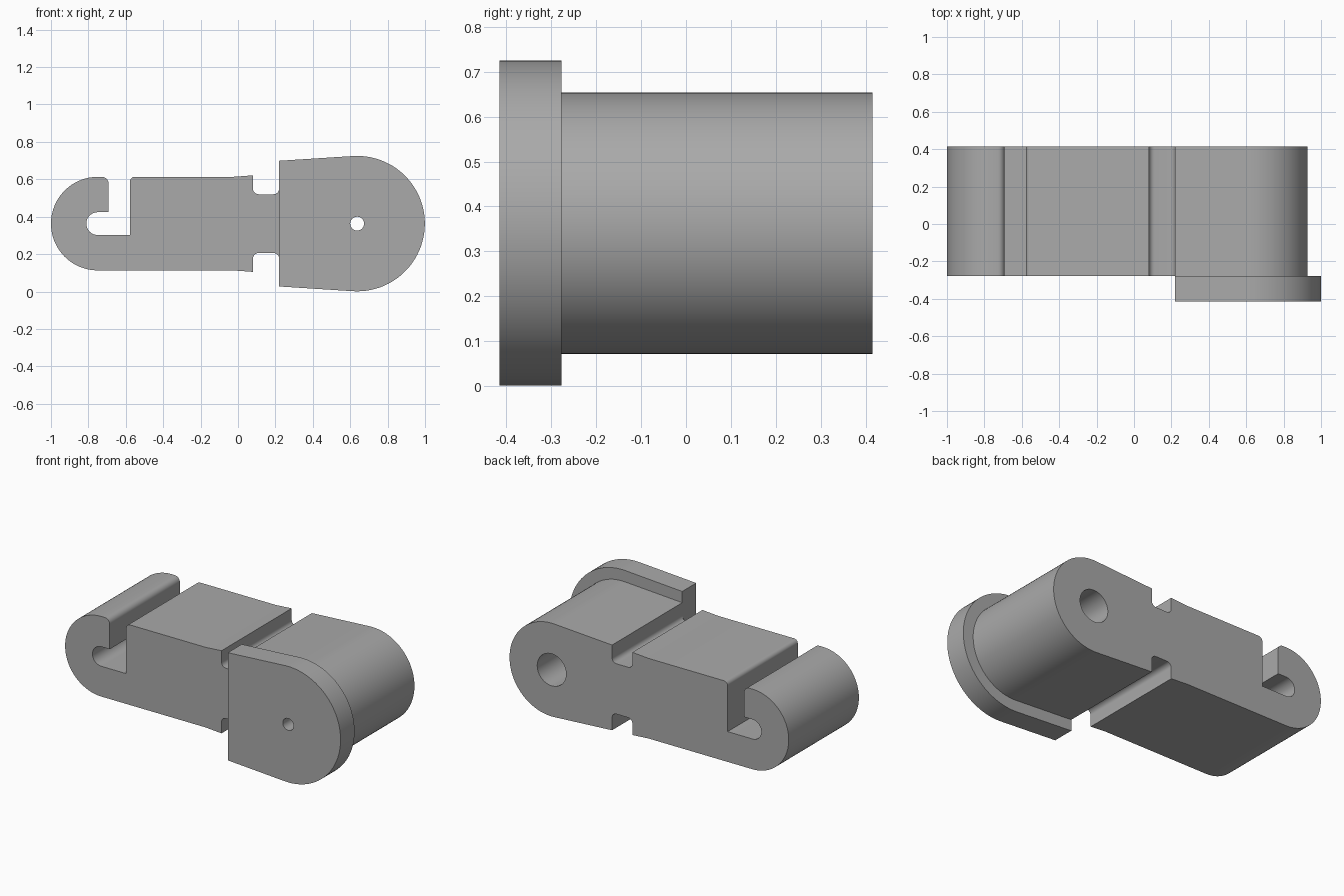
import bpy
import bmesh
from math import cos, sin, pi, radians
from mathutils import Vector

if "Cube" in bpy.data.objects:
    bpy.data.objects.remove(bpy.data.objects["Cube"])

grey = bpy.data.materials.new("plain grey")
grey.use_nodes = True
colour = (0.4, 0.4, 0.4, 1)
grey.diffuse_color = colour
grey.node_tree.nodes["Principled BSDF"].inputs["Base Color"].default_value = colour

AXIS = 0.363                        # height of the centre line
HOOK_X, PIVOT_X = -0.75, 0.637      # centres of the two round ends
FRONT, SEAM, BACK = -0.415, -0.277, 0.415


def arc(x, radius, start, end, steps=48):
    """Points on an arc about the centre line, angles in degrees."""
    angles = [radians(start + (end - start) * i / steps) for i in range(steps + 1)]
    return [(x + radius * cos(a), AXIS + radius * sin(a)) for a in angles]


def fillet(before, corner, after, radius, steps=8):
    """Round a right-angled corner."""
    c = Vector(corner)
    u = (Vector(before) - c).normalized() * radius
    v = (Vector(after) - c).normalized() * radius
    turns = [pi / 2 * i / steps for i in range(steps + 1)]
    return [tuple(c + u * (1 - sin(t)) + v * (1 - cos(t))) for t in turns]


def mirrored(points):
    """Reflect a run of points across the centre line, reversing its order."""
    return [(x, 2 * AXIS - z) for x, z in reversed(points)]


def extrude(name, outline, y0, y1):
    """Solid made from an x-z outline pulled along y."""
    bm = bmesh.new()
    face = bm.faces.new([bm.verts.new((x, y0, z)) for x, z in outline])
    pulled = bmesh.ops.extrude_face_region(bm, geom=[face])["geom"]
    moved = [g for g in pulled if isinstance(g, bmesh.types.BMVert)]
    bmesh.ops.translate(bm, verts=moved, vec=(0, y1 - y0, 0))
    bmesh.ops.recalc_face_normals(bm, faces=bm.faces)
    mesh = bpy.data.meshes.new(name)
    bm.to_mesh(mesh)
    bm.free()
    mesh.materials.append(grey)
    obj = bpy.data.objects.new(name, mesh)
    bpy.context.collection.objects.link(obj)
    return obj


def bore(obj, radius):
    """Cut a round hole through the pivot centre, then shade the part."""
    cutter = extrude(obj.name + "_cutter", arc(PIVOT_X, radius, 0, 360)[:-1], -0.6, 0.6)
    mod = obj.modifiers.new("pivot hole", "BOOLEAN")
    mod.object, mod.solver = cutter, "EXACT"
    bpy.ops.object.select_all(action="DESELECT")
    obj.select_set(True)
    bpy.context.view_layer.objects.active = obj
    bpy.ops.object.modifier_apply(modifier=mod.name)
    bpy.data.objects.remove(cutter)
    bpy.ops.object.shade_smooth_by_angle(angle=radians(30))


# Upper edge of the body from the notch to the pivot end
notch_l, notch_r, neck_z = 0.08, 0.22, 0.52
upper = [(-0.03, 0.613), (notch_l, 0.621)]
upper += fillet((notch_l, 0.62), (notch_l, neck_z), (notch_r, neck_z), 0.03)
upper += fillet((notch_l, neck_z), (notch_r, neck_z), (notch_r, 0.63), 0.03)
upper += [(notch_r, 0.629)]

# Hook with its L-shaped slot
top, tip_x, wall_x = 0.613, -0.692, -0.578
hook = arc(HOOK_X, 0.25, 270, 90)
hook += fillet((HOOK_X, top), (tip_x, top), (tip_x, 0.425), 0.035)
hook += arc(HOOK_X, 0.061, 90, 270, 24)
hook = hook[:-25] + [(tip_x, AXIS + 0.061)] + hook[-25:]
hook += [(wall_x, AXIS - 0.061)]
hook += fillet((wall_x, 0.425), (wall_x, top), (0, top), 0.025)

# Body: hook, notched neck and rounded pivot end in one profile
pivot_end = arc(PIVOT_X, 0.291, 93.8, -93.8)
body = extrude("link_body", hook + upper + pivot_end + mirrored(upper), SEAM, BACK)
bore(body, 0.1)

# Wider cover plate on the front of the pivot end
plate_edge = arc(PIVOT_X, 0.362, 93.6, -93.6)
plate = extrude("cover_plate", [(notch_r, 0.699)] + plate_edge + mirrored([(notch_r, 0.699)]),
                FRONT, SEAM)
bore(plate, 0.037)
